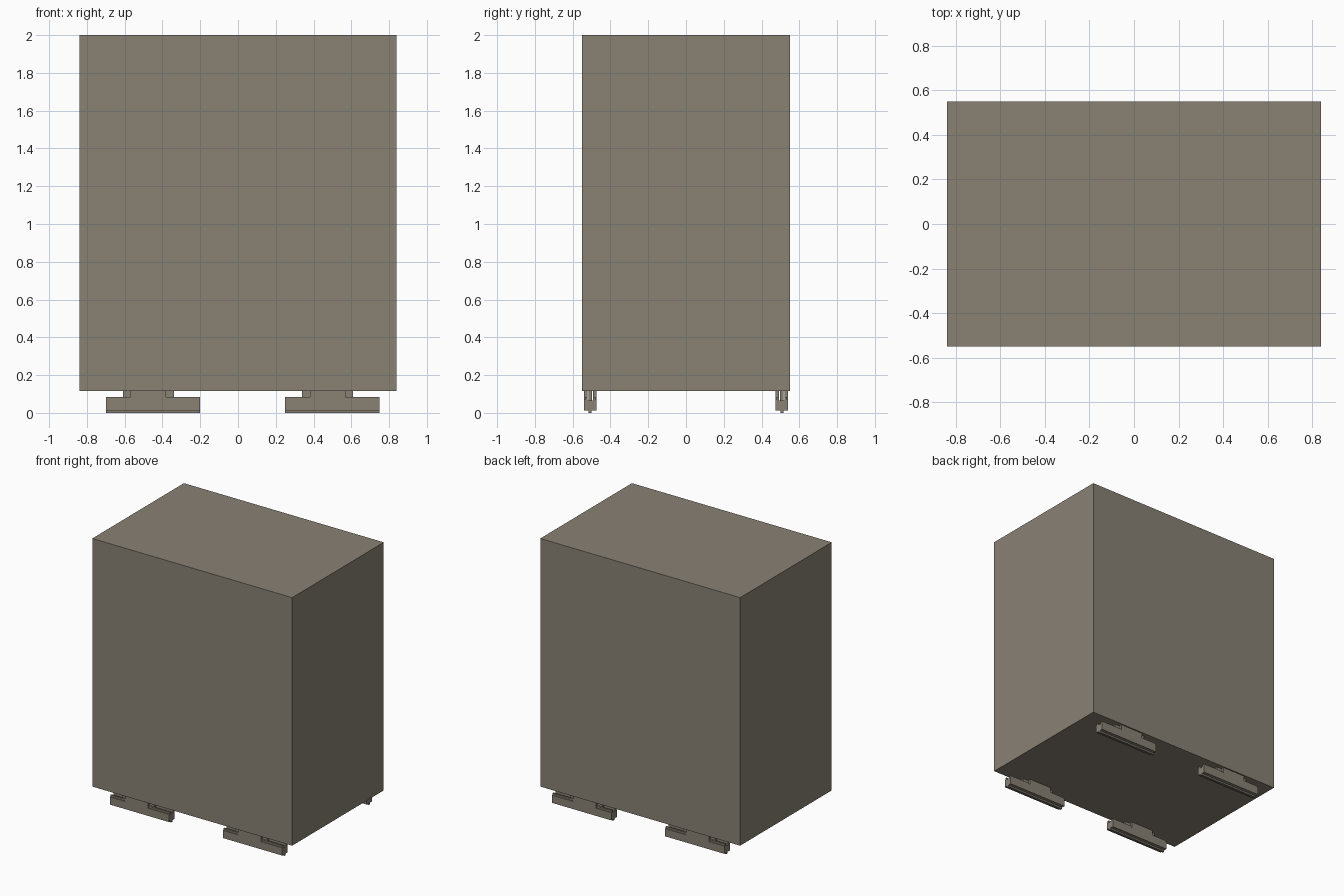
import bpy, bmesh

if "Cube" in bpy.data.objects:
    bpy.data.objects.remove(bpy.data.objects["Cube"])

mat = bpy.data.materials.new("warm grey")
mat.diffuse_color = (0.25, 0.22, 0.175, 1)
mat.use_nodes = True
mat.node_tree.nodes["Principled BSDF"].inputs["Base Color"].default_value = mat.diffuse_color


def extrude_x(name, profile, x0, x1, y):
    """Extrude a (y, z) profile along x."""
    bm = bmesh.new()
    face = bm.faces.new([bm.verts.new((x0, y + py, pz)) for py, pz in profile])
    out = bmesh.ops.extrude_face_region(bm, geom=[face])
    for v in out["geom"]:
        if isinstance(v, bmesh.types.BMVert):
            v.co.x = x1
    bmesh.ops.recalc_face_normals(bm, faces=bm.faces)
    mesh = bpy.data.meshes.new(name)
    bm.to_mesh(mesh)
    bm.free()
    mesh.materials.append(mat)
    obj = bpy.data.objects.new(name, mesh)
    bpy.context.collection.objects.link(obj)
    return obj


def box(name, x0, x1, y, half, z0, z1):
    return extrude_x(name, [(-half, z0), (half, z0), (half, z1), (-half, z1)], x0, x1, y)


# Cabinet
box("cabinet_body", -0.84, 0.84, 0, 0.55, 0.115, 2.0)

# Rail section: bottom fin, wide body, two upper lips with a groove between
half = [(0.008, 0), (0.008, 0.012), (0.033, 0.012), (0.033, 0.07),
        (0.027, 0.07), (0.027, 0.083), (0.014, 0.083), (0.014, 0.065)]
rail = half + [(-y, z) for y, z in reversed(half)]

for y in (-0.507, 0.507):
    for x0, c in ((-0.70, -0.475), (0.25, 0.475)):
        extrude_x("rail", rail, x0, x0 + 0.5, y)
        # Mounting block: narrow foot with wider clamps on the middle
        box("mount_foot", c - 0.135, c + 0.135, y, 0.010, 0.066, 0.1155)
        for s in (-1, 1):
            a, b = (c - 0.095, c + 0.095)
            box("mount_clamp", a, b, y + s * 0.024, 0.009, 0.069, 0.1155)
